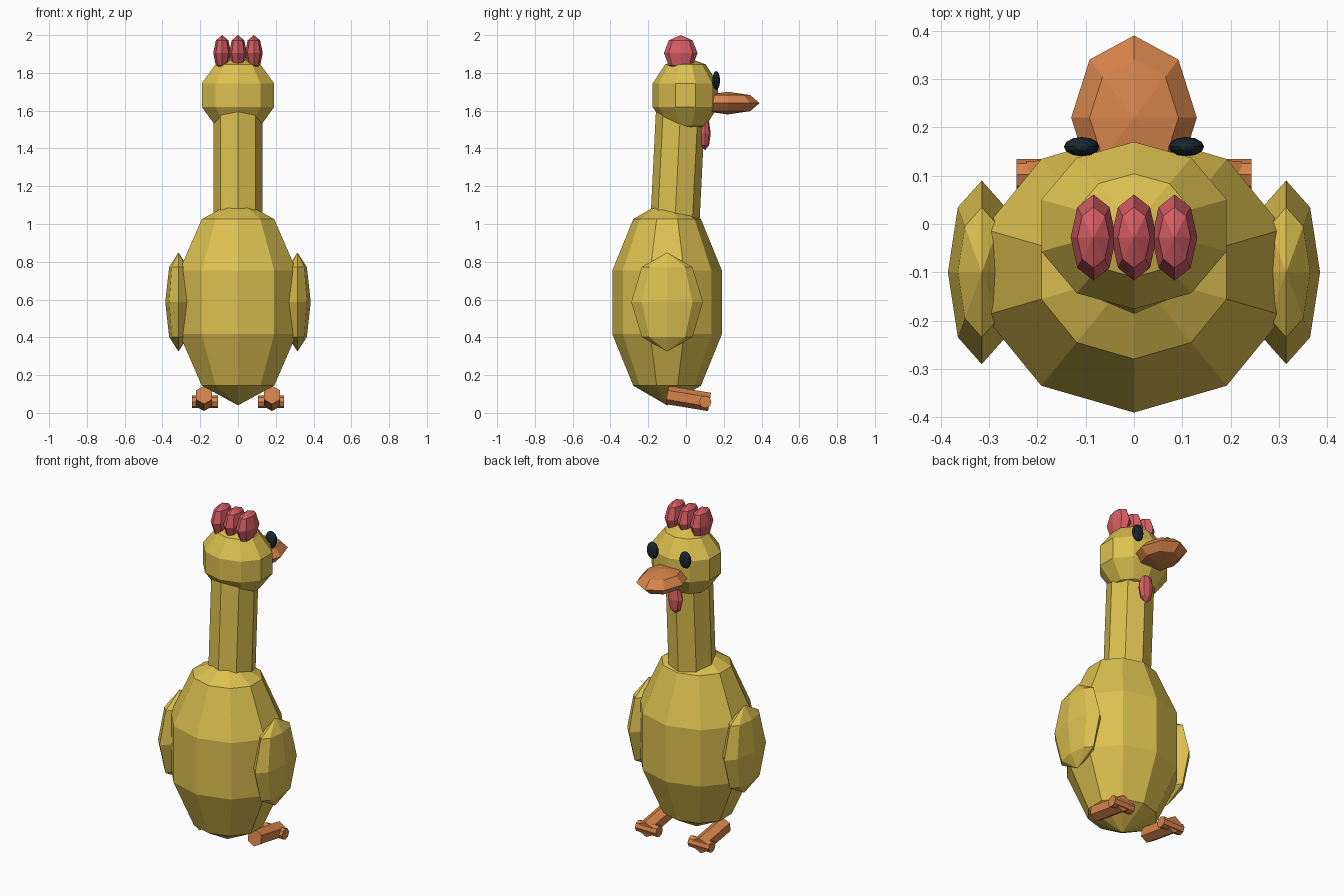
import bpy
import bmesh
from mathutils import Vector, Matrix

cube = bpy.data.objects.get("Cube")
if cube:
    bpy.data.objects.remove(cube, do_unlink=True)


def material(name, rgb):
    mat = bpy.data.materials.new(name)
    mat.use_nodes = True
    color = (*rgb, 1.0)
    mat.diffuse_color = color
    mat.node_tree.nodes["Principled BSDF"].inputs["Base Color"].default_value = color
    return mat


yellow = material("feather_yellow", (0.72, 0.53, 0.08))
orange = material("beak_orange", (0.68, 0.23, 0.07))
red = material("comb_red", (0.68, 0.11, 0.13))
dark = material("eye_dark", (0.01, 0.022, 0.03))


def finish(bm, name, mat):
    mesh = bpy.data.meshes.new(name)
    bm.to_mesh(mesh)
    bm.free()
    mesh.materials.append(mat)
    obj = bpy.data.objects.new(name, mesh)
    bpy.context.collection.objects.link(obj)
    return obj


def ellipsoid(name, mat, center, radii, segments=8, rings=4):
    """Faceted ellipsoid with a vertex column on the +y side."""
    bm = bmesh.new()
    bmesh.ops.create_uvsphere(bm, u_segments=segments, v_segments=rings, radius=1)
    bm.transform(Matrix.Translation(center) @ Matrix.Diagonal((*radii, 1)))
    return finish(bm, name, mat)


def rod(name, mat, start, end, radius, sides):
    """Faceted cylinder between two points, with a vertex row facing up or +y."""
    start, end = Vector(start), Vector(end)
    axis = end - start
    z = axis.normalized()
    # The second axis points up for level rods and to +y for upright ones
    hint = Vector((0, 1, 0)) if abs(z.z) > 0.7 else Vector((0, 0, 1))
    x = hint.cross(z).normalized()
    y = z.cross(x)
    frame = Matrix((x, y, z)).transposed().to_4x4()
    bm = bmesh.new()
    bmesh.ops.create_cone(bm, cap_ends=True, segments=sides, radius1=radius,
                          radius2=radius, depth=axis.length)
    bm.transform(Matrix.Translation((start + end) / 2) @ frame)
    return finish(bm, name, mat)


# Body, neck and head
ellipsoid("body", yellow, (0, -0.10, 0.585), (0.343, 0.305, 0.545), 10, 5)
rod("neck", yellow, (0, -0.058, 1.02), (0, -0.028, 1.62), 0.13, 8)
ellipsoid("head", yellow, (0, -0.003, 1.682), (0.212, 0.182, 0.202), 10, 5)

# Beak and wattle
ellipsoid("beak", orange, (0, 0.22, 1.64), (0.13, 0.17, 0.06))
ellipsoid("wattle", red, (0, 0.10, 1.48), (0.047, 0.031, 0.09))

# Comb
for label, x in (("right", -0.084), ("middle", 0), ("left", 0.084)):
    ellipsoid("comb_" + label, red, (x, -0.028, 1.905), (0.047, 0.089, 0.095))

# Paired parts
for label, s in (("left", 1), ("right", -1)):
    ellipsoid("eye_" + label, dark, (s * 0.108, 0.16, 1.76), (0.037, 0.02, 0.05), 12, 8)
    ellipsoid("wing_" + label, yellow, (s * 0.315, -0.10, 0.587), (0.07, 0.19, 0.262))
    rod("foot_" + label, orange, (s * 0.18, -0.10, 0.095), (s * 0.18, 0.125, 0.058), 0.049, 6)
    rod("toes_" + label, orange, (s * 0.105, 0.102, 0.058), (s * 0.243, 0.102, 0.058), 0.033, 8)
